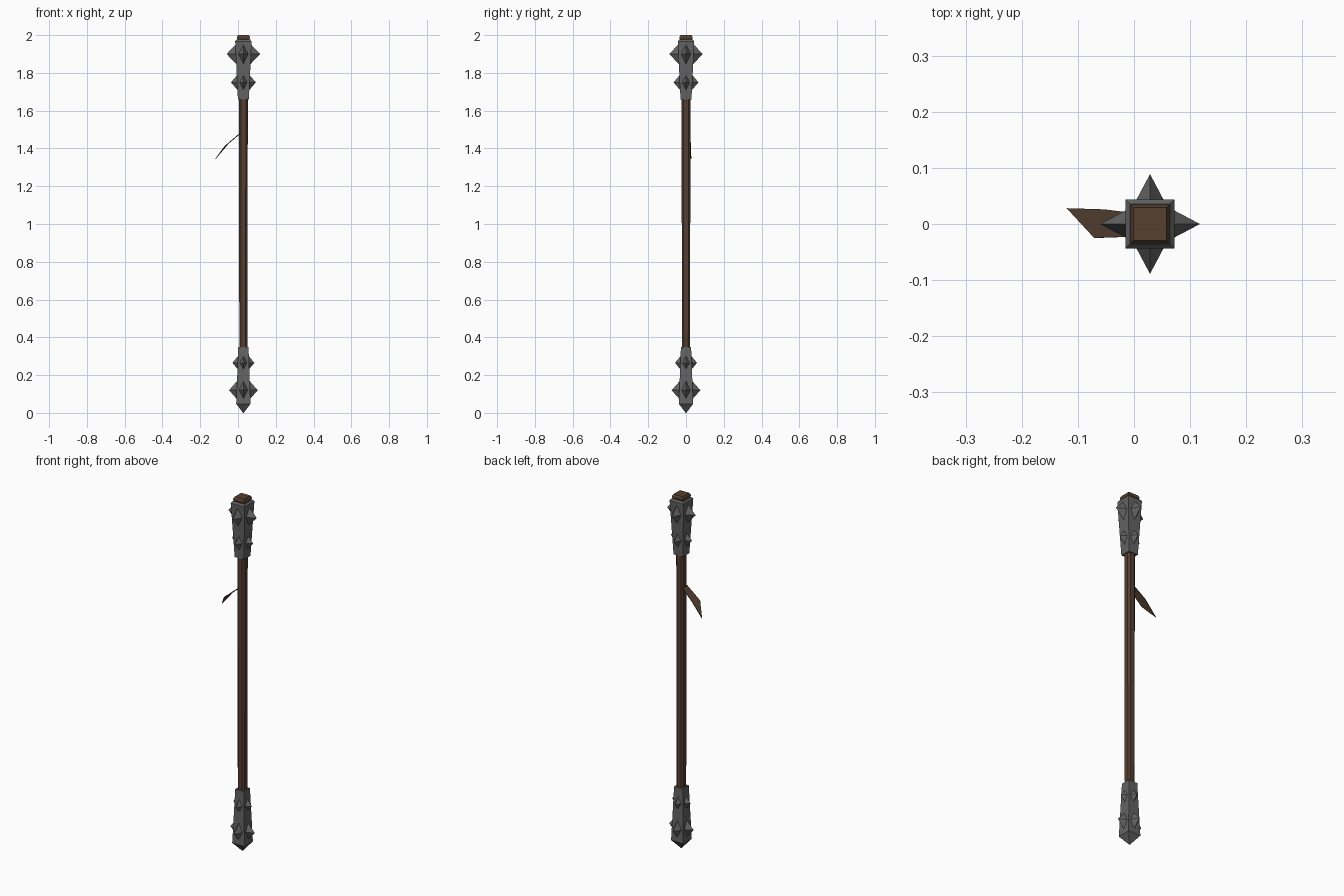
import bpy, bmesh, math
from mathutils import Matrix, Vector

if "Cube" in bpy.data.objects:
    bpy.data.objects.remove(bpy.data.objects["Cube"])

CX = 0.0285  # staff axis


def material(name, rgb):
    m = bpy.data.materials.new(name)
    m.diffuse_color = (*rgb, 1)
    m.use_nodes = True
    m.node_tree.nodes["Principled BSDF"].inputs["Base Color"].default_value = m.diffuse_color
    return m


IRON = material("dark iron", (0.125, 0.125, 0.125))
WOOD = material("brown wood", (0.092, 0.050, 0.030))


def finish(name, bm, mat, normals=True):
    if normals:
        bmesh.ops.recalc_face_normals(bm, faces=bm.faces[:])
    me = bpy.data.meshes.new(name)
    bm.to_mesh(me)
    bm.free()
    me.materials.append(mat)
    ob = bpy.data.objects.new(name, me)
    bpy.context.collection.objects.link(ob)
    return ob


def square_loft(name, profile, mat, chamfer=0.0):
    """Stack of square (or chamfered) rings from (half width, z) pairs."""
    bm = bmesh.new()
    rings = []
    for h, z in profile:
        c = h * chamfer
        if chamfer:
            pts = [(h, -h + c), (h, h - c), (h - c, h), (-h + c, h),
                   (-h, h - c), (-h, -h + c), (-h + c, -h), (h - c, -h)]
        else:
            pts = [(h, -h), (h, h), (-h, h), (-h, -h)]
        rings.append([bm.verts.new((CX + x, y, z)) for x, y in pts])
    for a, b in zip(rings, rings[1:]):
        n = len(a)
        for i in range(n):
            bm.faces.new((a[i], a[(i + 1) % n], b[(i + 1) % n], b[i]))
    bm.faces.new(rings[0])
    bm.faces.new(rings[-1])
    return finish(name, bm, mat)


def spike_ring(name, z, reach, base, half_w, half_h):
    """Four diamond-based pyramids, one on each side of the staff."""
    bm = bmesh.new()
    for k in range(4):
        rot = Matrix.Rotation(k * math.pi / 2, 3, 'Z')
        pts = [(base, half_w, 0), (base, 0, half_h), (base, -half_w, 0),
               (base, 0, -half_h), (reach, 0, 0)]
        v = [bm.verts.new(rot @ Vector(p) + Vector((CX, 0, z))) for p in pts]
        for i in range(4):
            bm.faces.new((v[i], v[(i + 1) % 4], v[4]))
        bm.faces.new(v[:4])
    return finish(name, bm, IRON)


# Wooden shaft and the knob poking out of the top sleeve
square_loft("shaft", [(0.0215, 0.33), (0.0235, 1.68)], WOOD, 0.45)
square_loft("top_knob", [(0.031, 1.95), (0.031, 1.977), (0.0345, 1.983),
                         (0.0345, 1.99), (0.029, 2.0)], WOOD)

# Iron sleeves
square_loft("top_sleeve", [(0.029, 1.66), (0.0435, 1.967), (0.036, 1.976)], IRON)
square_loft("bottom_sleeve", [(0.002, 0.0), (0.038, 0.048), (0.027, 0.35)], IRON)

# Spikes
spike_ring("top_large_spikes", 1.90, 0.089, 0.036, 0.028, 0.055)
spike_ring("top_small_spikes", 1.75, 0.066, 0.030, 0.022, 0.042)
spike_ring("bottom_small_spikes", 0.265, 0.058, 0.027, 0.021, 0.038)
spike_ring("bottom_large_spikes", 0.12, 0.076, 0.032, 0.025, 0.050)

# Hanging splinter strip: bent sheet ending in a point
bm = bmesh.new()
a, b, c, d, e = [bm.verts.new(p) for p in (
    (0.01, -0.022, 1.480), (0.01, 0.018, 1.478), (-0.052, 0.026, 1.425),
    (-0.070, -0.025, 1.412), (-0.119, 0.028, 1.345))]
bm.faces.new((a, b, c, d))
bm.faces.new((d, c, e))
strip = finish("splinter", bm, WOOD)
sol = strip.modifiers.new("thickness", 'SOLIDIFY')
sol.thickness = 0.003
sol.offset = 0
